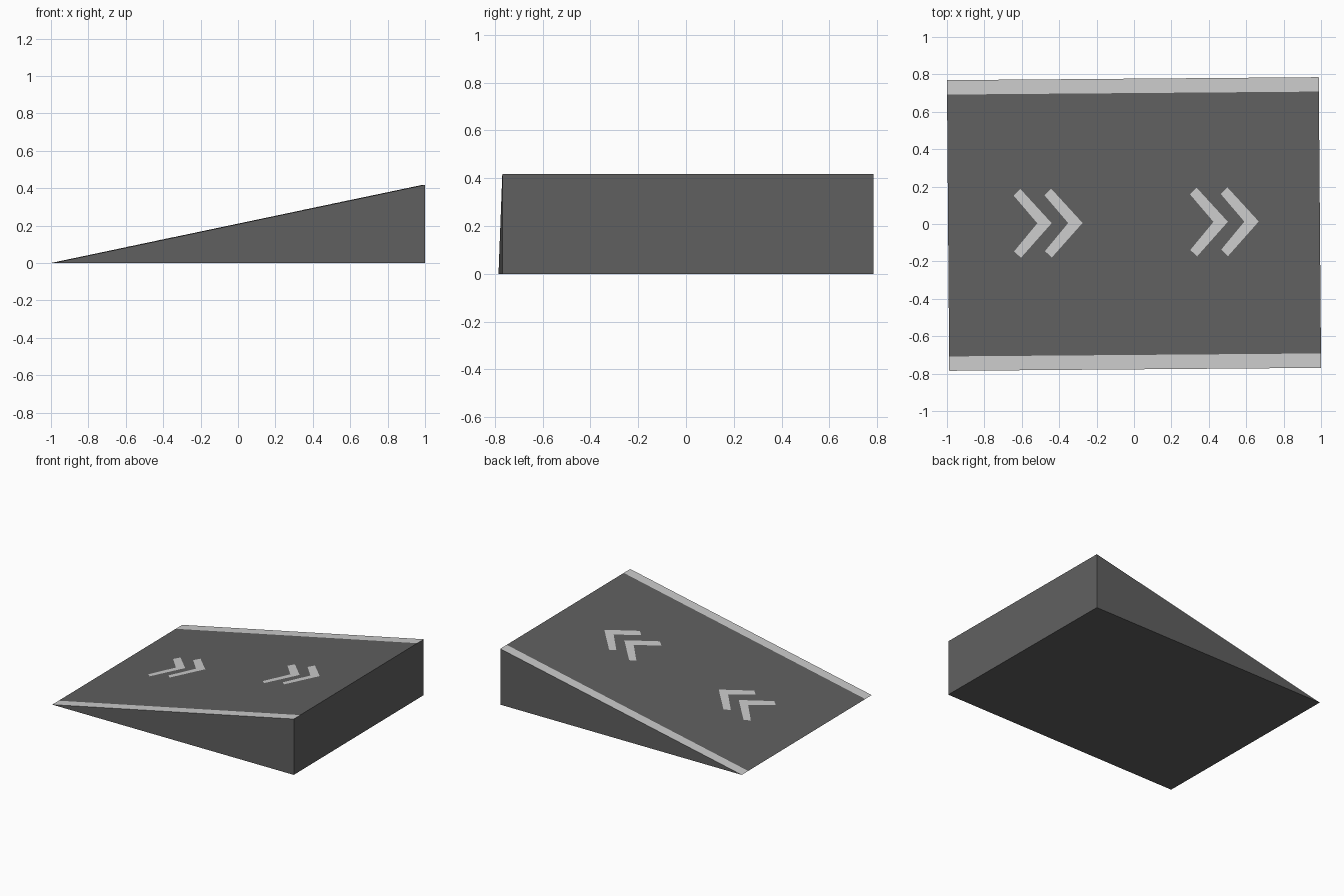
import bpy, bmesh, math

if "Cube" in bpy.data.objects:
    bpy.data.objects.remove(bpy.data.objects["Cube"])

HALF_L, HALF_W, HEIGHT = 0.994, 0.777, 0.418
STRIPE_EDGE = 0.70          # inner edge of the painted side stripes
TURN = 0.008                # slight turn about z, radians


def material(name, grey):
    m = bpy.data.materials.new(name)
    m.diffuse_color = (grey, grey, grey, 1)
    m.use_nodes = True
    m.node_tree.nodes["Principled BSDF"].inputs["Base Color"].default_value = m.diffuse_color
    return m


dark = material("dark_grey", 0.117)
light = material("light_grey_paint", 0.597)


def slope_z(x):
    return HEIGHT * (x + HALF_L) / (2 * HALF_L)


def finish(name, bm, mats):
    mesh = bpy.data.meshes.new(name)
    bm.to_mesh(mesh)
    bm.free()
    for m in mats:
        mesh.materials.append(m)
    ob = bpy.data.objects.new(name, mesh)
    ob.rotation_euler.z = TURN
    bpy.context.collection.objects.link(ob)


# Ramp wedge: triangular profile extruded across the width
bm = bmesh.new()
profile = [(-HALF_L, 0), (HALF_L, 0), (HALF_L, HEIGHT)]
side = bm.faces.new([bm.verts.new((x, -HALF_W, z)) for x, z in profile])
ext = bmesh.ops.extrude_face_region(bm, geom=[side])
new_verts = [g for g in ext["geom"] if isinstance(g, bmesh.types.BMVert)]
bmesh.ops.translate(bm, vec=(0, 2 * HALF_W, 0), verts=new_verts)
# Cut the side stripes and paint only the sloping top
for y in (-STRIPE_EDGE, STRIPE_EDGE):
    bmesh.ops.bisect_plane(bm, geom=bm.verts[:] + bm.edges[:] + bm.faces[:],
                           plane_co=(0, y, 0), plane_no=(0, 1, 0))
bmesh.ops.recalc_face_normals(bm, faces=bm.faces[:])
for f in bm.faces:
    on_edge = abs(f.calc_center_median().y) > STRIPE_EDGE
    f.material_index = int(f.normal.z > 0.5 and on_edge)
finish("ramp", bm, [dark, light])

# Painted chevrons: two mirrored arms each, lying just above the slope
for i, tip in enumerate((-0.44, -0.275, 0.502, 0.667)):
    bm = bmesh.new()
    for s in (1, -1):
        arm = [(tip - 0.077, 0), (tip, 0), (tip - 0.166, 0.184), (tip - 0.202, 0.149)]
        verts = [bm.verts.new((x, 0.008 + s * y, slope_z(x) + 0.002)) for x, y in arm]
        bm.faces.new(verts if s > 0 else verts[::-1])
    bmesh.ops.remove_doubles(bm, verts=bm.verts[:], dist=1e-5)
    finish(f"chevron_{i + 1}", bm, [light])
